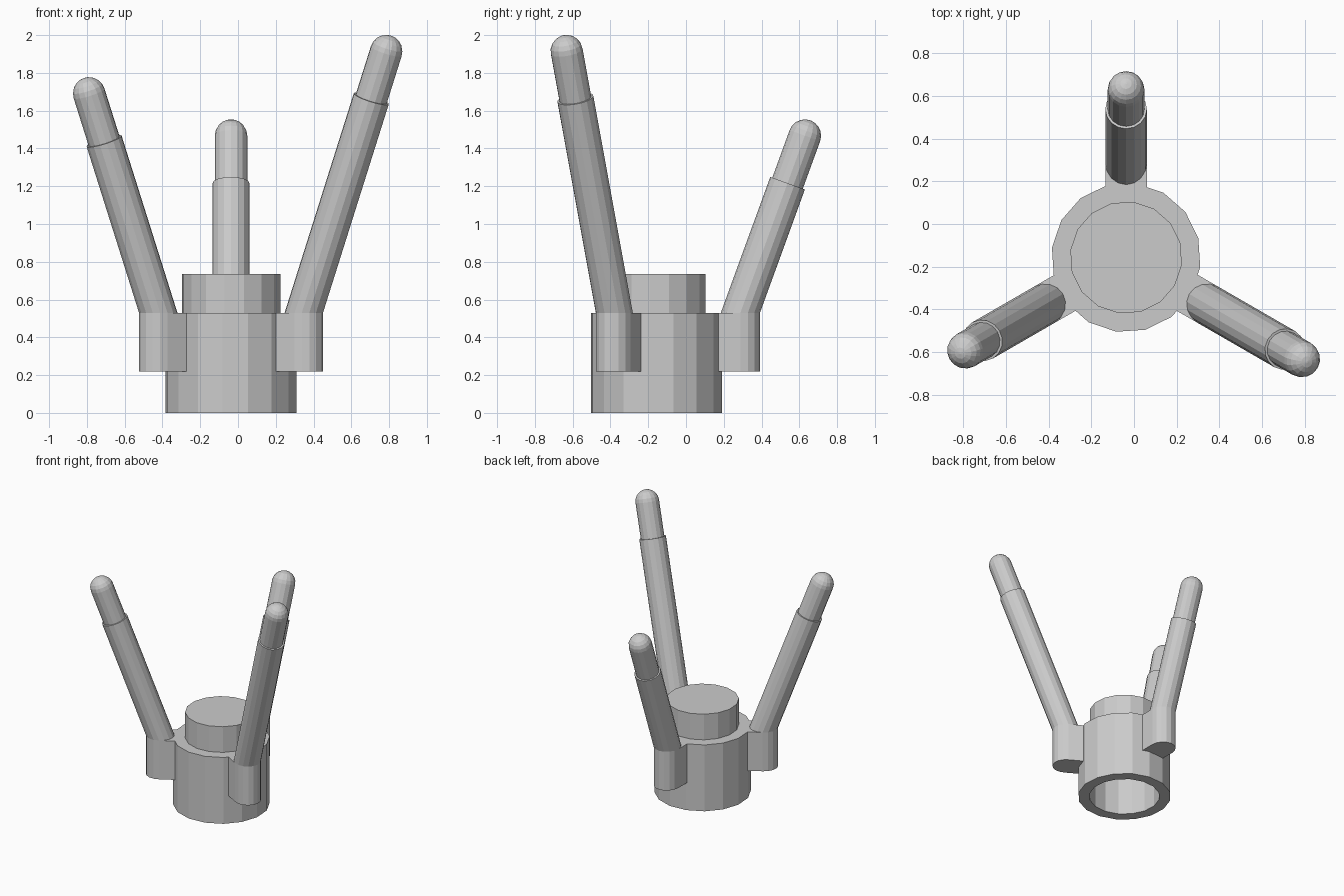
import bpy
import math
from math import sin, cos, pi, radians
from mathutils import Matrix, Vector

if "Cube" in bpy.data.objects:
    bpy.data.objects.remove(bpy.data.objects["Cube"])

CENTRE = (-0.037, -0.157)
SIDES = 16
TILT = radians(20)
TOP = 0.53            # height of the shoulder and of the lugs
THICK, THIN = 0.0975, 0.086
REACH = 0.445         # distance of each rod's foot from the axis


def make(name, verts, faces, spin=0.0):
    mesh = bpy.data.meshes.new(name)
    mesh.from_pydata(verts, [], faces)
    mesh.transform(Matrix.Translation((*CENTRE, 0)) @ Matrix.Rotation(spin, 4, 'Z'))
    mesh.update()
    obj = bpy.data.objects.new(name, mesh)
    bpy.context.collection.objects.link(obj)
    return obj


def skin(rings):
    """Join equal rings of points with quads and cap both ends."""
    n = len(rings[0])
    verts = [p for ring in rings for p in ring]
    faces = [(k * n + i, k * n + (i + 1) % n, (k + 1) * n + (i + 1) % n, (k + 1) * n + i)
             for k in range(len(rings) - 1) for i in range(n)]
    faces.append(tuple(reversed(range(n))))
    faces.append(tuple(range(len(verts) - n, len(verts))))
    return verts, faces


# Hollow round base with a stud on top
profile = [(0.265, 0.42), (0.265, 0), (0.35, 0), (0.35, TOP), (0.263, TOP), (0.263, 0.735)]
rings = [[(r * cos(2 * pi * i / SIDES), r * sin(2 * pi * i / SIDES), z) for i in range(SIDES)]
         for r, z in profile]
make("round_base", *skin(rings), spin=radians(15))


def lug(name, spin):
    """Upright block with a rounded outer end."""
    outline = [(0.32, -THICK)]
    for i in range(9):
        a = -pi / 2 + pi * i / 8
        outline.append((REACH + THICK / cos(TILT) * cos(a), THICK * sin(a)))
    outline.append((0.32, THICK))
    make(name, *skin([[(x, y, z) for x, y in outline] for z in (0.22, TOP)]), spin=spin)


def rod(name, spin, length):
    """Leaning stepped rod with a level foot and a domed tip."""
    axis = Vector((sin(TILT), 0, cos(TILT)))
    side = Vector((cos(TILT), 0, -sin(TILT)))
    foot = Vector((REACH, 0, TOP))
    angles = [2 * pi * i / SIDES for i in range(SIDES)]
    rings = [[foot + Vector((THICK / cos(TILT) * cos(a), THICK * sin(a), 0)) for a in angles]]
    tip = length + 0.268
    steps = [(length, THICK), (length, THIN)]
    steps += [(tip + THIN * sin(t), THIN * cos(t)) for t in (radians(18 * k) for k in range(5))]
    steps.append((tip + THIN, 0.004))
    for s, r in steps:
        rings.append([foot + axis * s + side * (r * cos(a)) + Vector((0, r * sin(a), 0))
                      for a in angles])
    make(name, *skin(rings), spin=spin)


# Three arms of different lengths around the base
for label, angle, length in (("back", 90, 0.73), ("left", 210, 0.968), ("right", 330, 1.206)):
    lug(label + "_lug", radians(angle))
    rod(label + "_rod", radians(angle), length)
